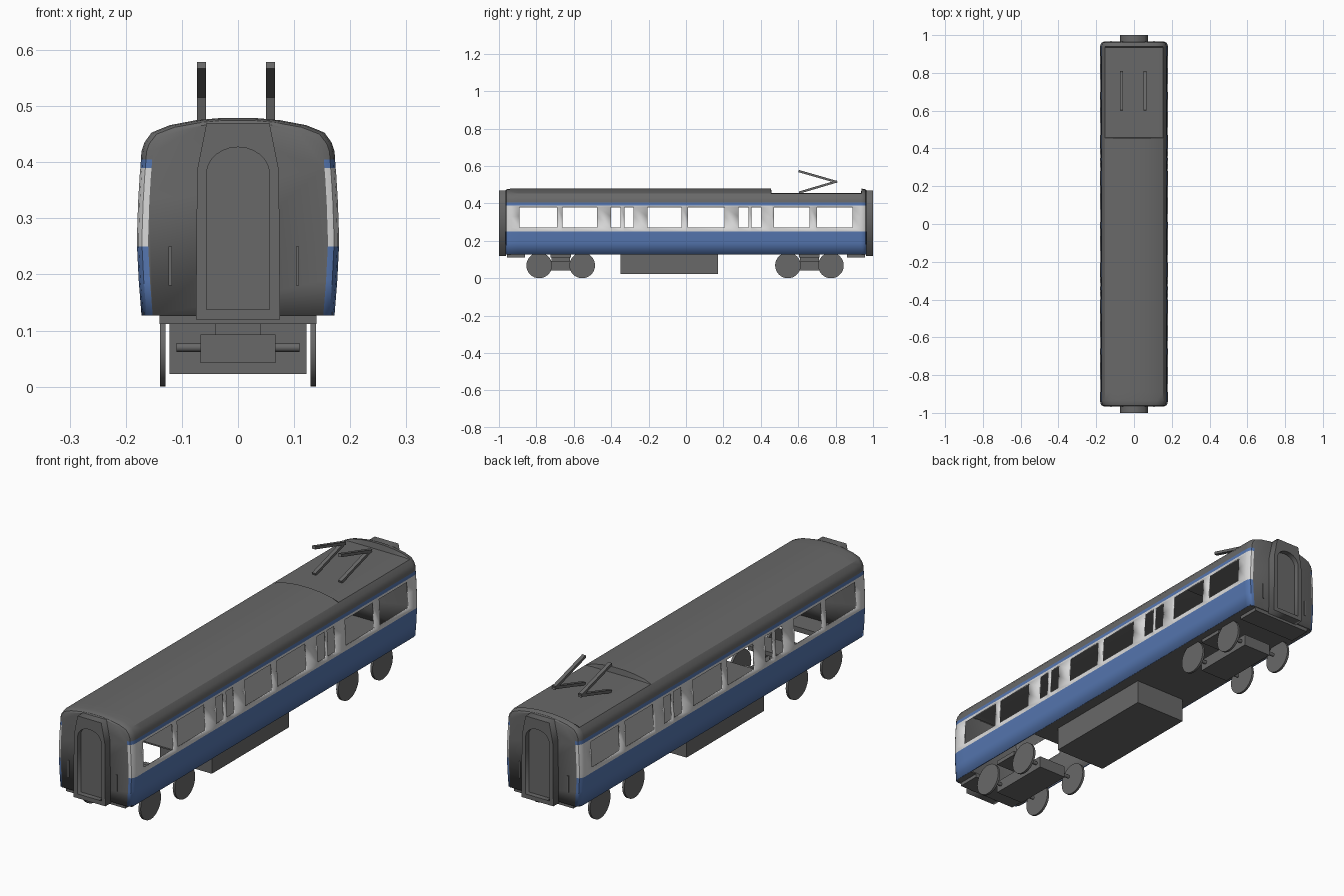
import bpy, bmesh, math
from mathutils import Matrix, Vector

if "Cube" in bpy.data.objects:
    bpy.data.objects.remove(bpy.data.objects["Cube"])


def material(name, rgb):
    m = bpy.data.materials.new(name)
    m.diffuse_color = (*rgb, 1)
    m.use_nodes = True
    m.node_tree.nodes["Principled BSDF"].inputs["Base Color"].default_value = m.diffuse_color
    return m


BLUE = material("livery_blue", (0.09, 0.18, 0.43))
WHITE = material("livery_white", (0.68, 0.68, 0.68))
GREY = material("dark_grey", (0.14, 0.14, 0.14))


def add(name, bm, mats=(GREY,), smooth=False):
    me = bpy.data.meshes.new(name)
    bm.to_mesh(me)
    bm.free()
    ob = bpy.data.objects.new(name, me)
    bpy.context.collection.objects.link(ob)
    for m in mats:
        me.materials.append(m)
    if smooth:
        bpy.ops.object.select_all(action='DESELECT')
        ob.select_set(True)
        bpy.context.view_layer.objects.active = ob
        bpy.ops.object.shade_smooth_by_angle(angle=math.radians(32))
    return ob


def box(name, x0, x1, y0, y1, z0, z1):
    bm = bmesh.new()
    bmesh.ops.create_cube(bm, size=1)
    for v in bm.verts:
        v.co = ((x0 + x1) / 2 + v.co.x * (x1 - x0),
                (y0 + y1) / 2 + v.co.y * (y1 - y0),
                (z0 + z1) / 2 + v.co.z * (z1 - z0))
    return add(name, bm)


def cylinder_x(name, x0, x1, y, z, r, n=32):
    bm = bmesh.new()
    bmesh.ops.create_cone(bm, cap_ends=True, segments=n, radius1=r, radius2=r, depth=x1 - x0,
                          matrix=Matrix.Translation(((x0 + x1) / 2, y, z))
                          @ Matrix.Rotation(math.pi / 2, 4, 'Y'))
    return add(name, bm, smooth=True)


# Body shell: half cross-section swept along y, window cells left open
HALF = [(.172, .127), (.177, .19), (.180, .25), (.180, .27), (.178, .33), (.175, .38),
        (.174, .39), (.173, .405), (.172, .42), (.167, .435), (.154, .453),
        (.122, .466), (.075, .475), (.03, .479)]
PROFILE = [(-x, z) for x, z in HALF] + HALF[::-1]
WINDOWS = [(-.89, -.69), (-.66, -.475), (-.40, -.35), (-.33, -.28), (-.205, -.025),
           (.01, .205), (.28, .335), (.35, .40), (.47, .66), (.70, .89)]
ENDS = {.965: .020, .961: .009, .952: .003}
ROOF_STEP, LOW_ROOF = .455, .455
ys = sorted({y for w in WINDOWS for y in w} | {s * y for y in ENDS for s in (-1, 1)}
            | {-.935, .935, .939, ROOF_STEP, ROOF_STEP + .003})


def shell_point(x, z, y):
    inset = ENDS.get(abs(y), 0)
    x -= math.copysign(min(inset, abs(x) * .15), x)
    if z > .41:
        z -= inset * .5 * (z - .41) / .07
    if ROOF_STEP < y < .937:
        z = min(z, LOW_ROOF)
    return (x, y, z)


bm = bmesh.new()
grid = [[bm.verts.new(shell_point(x, z, y)) for x, z in PROFILE] for y in ys]
for j in range(len(ys) - 1):
    ym = (ys[j] + ys[j + 1]) / 2
    for i in range(len(PROFILE) - 1):
        zm = (PROFILE[i][1] + PROFILE[i + 1][1]) / 2
        if .27 < zm < .38 and any(a < ym < b for a, b in WINDOWS):
            continue
        f = bm.faces.new((grid[j][i], grid[j][i + 1], grid[j + 1][i + 1], grid[j + 1][i]))
        f.material_index = 0 if zm < .25 or .39 < zm < .405 else 1 if zm < .39 else 2
for verts in (grid[0][::-1], grid[-1]):
    bm.faces.new(verts).material_index = 2
shell = add("body_shell", bm, (BLUE, WHITE, GREY), smooth=True)
sol = shell.modifiers.new("wall_thickness", 'SOLIDIFY')
sol.thickness, sol.offset = .006, -1
sol.material_offset = 2

# Floor, open above the front bogie
box("floor", -.168, .168, -.45, .955, .127, .133)
box("front_floor", -.168, .168, -.955, -.86, .127, .133)

# Equipment case
box("equipment_case", -.122, .122, -.35, .17, .023, .128)


# Gangway frame: filled outline with an arched opening
def plate(name, loops, y0, y1):
    cu = bpy.data.curves.new(name, 'CURVE')
    cu.dimensions, cu.fill_mode = '2D', 'BOTH'
    cu.extrude = abs(y1 - y0) / 2
    for pts in loops:
        sp = cu.splines.new('POLY')
        sp.points.add(len(pts) - 1)
        for p, (x, z) in zip(sp.points, pts):
            p.co = (x, z, 0, 1)
        sp.use_cyclic_u = True
    tmp = bpy.data.objects.new(name + "_curve", cu)
    bpy.context.collection.objects.link(tmp)
    me = bpy.data.meshes.new_from_object(tmp.evaluated_get(bpy.context.evaluated_depsgraph_get()))
    bpy.data.objects.remove(tmp)
    me.transform(Matrix.Translation((0, (y0 + y1) / 2, 0)) @ Matrix.Rotation(math.pi / 2, 4, 'X'))
    me.materials.clear()
    me.materials.append(GREY)
    ob = bpy.data.objects.new(name, me)
    bpy.context.collection.objects.link(ob)


outline = [(-.075, .12), (.075, .12), (.073, .385), (.056, .47), (-.056, .47), (-.073, .385)]
arch = [(-.056, .138), (.056, .138)] + [
    (.056 * math.cos(math.pi * k / 12), .38 + .047 * math.sin(math.pi * k / 12)) for k in range(13)]

for s, end in ((-1, "front"), (1, "back")):
    plate(end + "_gangway", [outline, arch], s * .962, s * 1.0)
    plate(end + "_gangway_door", [arch], s * .962, s * .978)
    y0, y1 = sorted((s * .86, s * .958))
    box(end + "_buffer_beam", -.14, .14, y0, y1, .112, .130)
    for side in (-1, 1):
        xc = side * (.12 if side < 0 else .106)
        xc = -.121 if side < 0 else .106
        y0, y1 = sorted((s * .963, s * .969))
        box(end + "_handrail", xc - .003, xc + .003, y0, y1, .18, .25)

# Bogies: frame, pivot, axles and wheels
for yc, end in ((-.67, "front"), (.66, "back")):
    box(end + "_bogie_frame", -.067, .067, yc - .14, yc + .14, .042, .093)
    box(end + "_bogie_pivot", -.04, .04, yc - .05, yc + .05, .09, .13)
    box(end + "_bolster", -.138, .138, yc - .055, yc + .055, .112, .130)
    for dy in (-.115, .115):
        cylinder_x(end + "_axle", -.11, .11, yc + dy, .07, .008, 12)
        for x in (-.134, .134):
            cylinder_x(end + "_wheel", x - .005, x + .005, yc + dy, .0685, .0685)


# Roof current collector arms
def bar(name, x, a, b, t=.012):
    d = Vector((0, b[0] - a[0], b[1] - a[1]))
    bm = bmesh.new()
    bmesh.ops.create_cube(bm, size=1)
    bm.transform(Matrix.Translation((x, (a[0] + b[0]) / 2, (a[1] + b[1]) / 2))
                 @ Matrix.Rotation(math.atan2(d.z, d.y), 4, 'X')
                 @ Matrix.Diagonal((.016, d.length, t, 1)))
    return add(name, bm)


for x in (-.065, .058):
    bar("collector_lower_arm", x, (.605, .458), (.808, .518))
    bar("collector_upper_arm", x, (.602, .573), (.808, .514))
